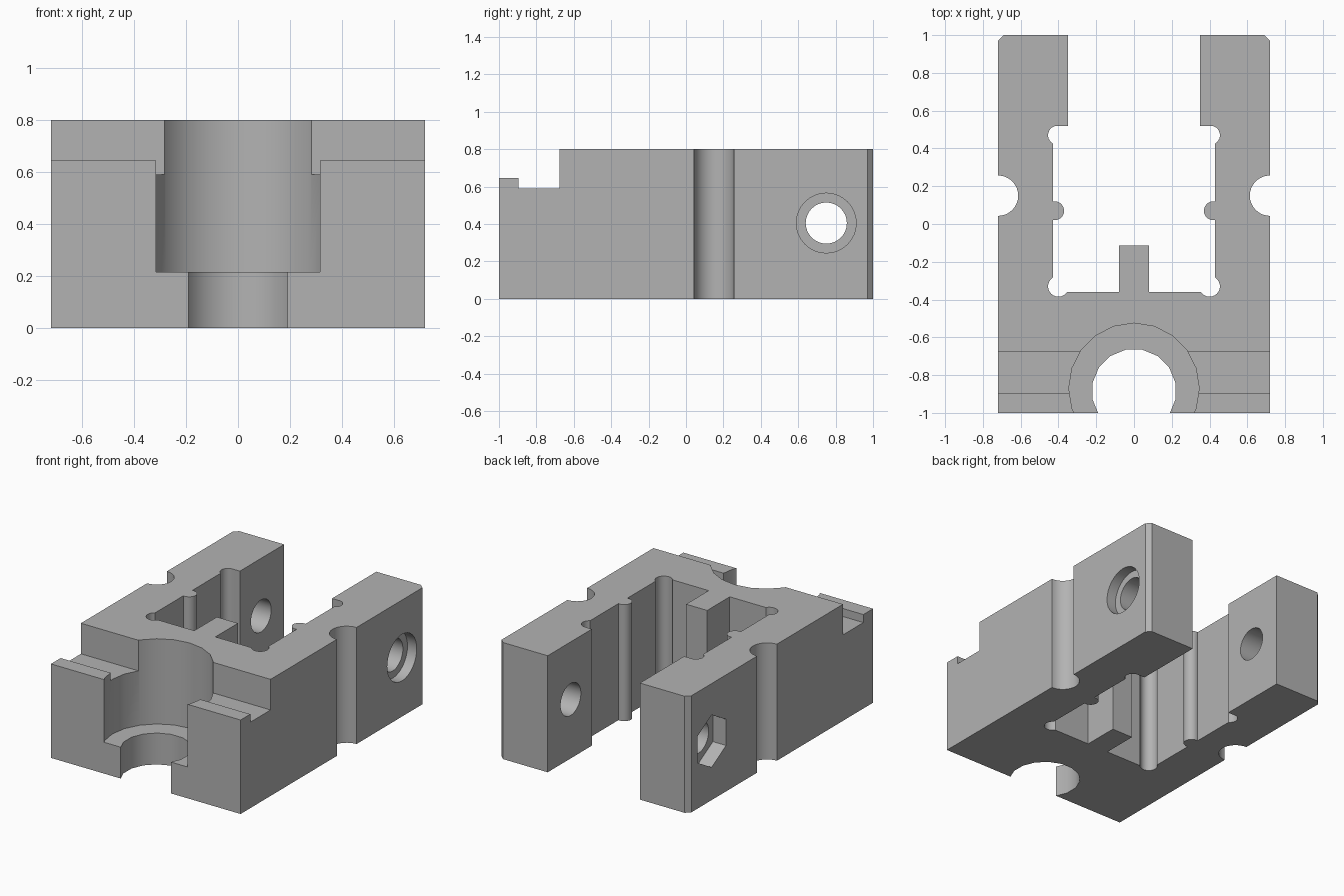
import bpy, bmesh
from math import cos, sin, radians

cube = bpy.data.objects.get("Cube")
if cube:
    bpy.data.objects.remove(cube, do_unlink=True)

grey = bpy.data.materials.new("plain grey")
grey.use_nodes = True
colour = (0.45, 0.45, 0.45, 1)
grey.diffuse_color = colour
grey.node_tree.nodes["Principled BSDF"].inputs["Base Color"].default_value = colour


def arc(cx, cy, r, start, end, steps):
    """Points on an arc, angles in degrees."""
    angles = [radians(start + (end - start) * i / steps) for i in range(steps + 1)]
    return [(cx + r * cos(a), cy + r * sin(a)) for a in angles]


def ring(cx, cy, r, sides, offset=0):
    return arc(cx, cy, r, offset, offset + 360, sides)[:-1]


def box(x0, x1, y0, y1):
    return [(x0, y0), (x1, y0), (x1, y1), (x0, y1)]


def prism(name, outline, low, high, axis="z"):
    """Extrude an outline from low to high; outline is (x, y), or (y, z) along x."""
    bm = bmesh.new()
    place = (lambda p: (p[0], p[1], low)) if axis == "z" else (lambda p: (low, p[0], p[1]))
    face = bm.faces.new([bm.verts.new(place(p)) for p in outline])
    moved = bmesh.ops.extrude_face_region(bm, geom=[face])["geom"]
    step = (0, 0, high - low) if axis == "z" else (high - low, 0, 0)
    bmesh.ops.translate(bm, vec=step,
                        verts=[v for v in moved if isinstance(v, bmesh.types.BMVert)])
    bmesh.ops.recalc_face_normals(bm, faces=bm.faces)
    mesh = bpy.data.meshes.new(name)
    bm.to_mesh(mesh)
    bm.free()
    mesh.materials.append(grey)
    obj = bpy.data.objects.new(name, mesh)
    bpy.context.collection.objects.link(obj)
    return obj


# Forked block: half outline with side notch, chamfer, corner reliefs, rib and tongue
half = [(0.72, -1)]
half += arc(0.72, 0.15, 0.107, 270, 90, 16)
half += [(0.72, 0.97), (0.69, 1), (0.35, 1), (0.35, 0.52)]
half += arc(0.405, 0.47, 0.05, 90, -60, 12)
half += arc(0.42, 0.07, 0.05, 78.5, 281.5, 14)
half += arc(0.40, -0.33, 0.055, 57, -147, 14)
half += [(0.08, -0.36), (0.08, -0.115)]
body = prism("forked_block", half + [(-x, y) for x, y in reversed(half)], 0, 0.8)

# Cutters: stepped front bore, front ledge with groove, cross bolt hole and its pockets
hole_y, hole_z = 0.75, 0.405
cutters = [
    prism("front_ledge_cutter", box(-1, 1, -1.2, -0.675), 0.645, 1),
    prism("groove_cutter", box(-1, 1, -0.895, -0.675), 0.59, 1),
    prism("wide_bore_cutter", ring(0, -0.87, 0.345, 20), 0.215, 1),
    prism("narrow_bore_cutter", ring(0, -0.885, 0.224, 16, 11.25), -0.2, 0.5),
    prism("bolt_hole_cutter", ring(hole_y, hole_z, 0.11, 32), -1, 1, "x"),
    prism("round_pocket_cutter", ring(hole_y, hole_z, 0.16, 32), 0.65, 1, "x"),
    prism("hex_pocket_cutter", ring(hole_y, hole_z, 0.18, 6, 30), -1, -0.62, "x"),
]
bpy.ops.object.select_all(action="DESELECT")
bpy.context.view_layer.objects.active = body
body.select_set(True)
for cutter in cutters:
    cutter.hide_render = True
    cut = body.modifiers.new(cutter.name, "BOOLEAN")
    cut.operation = "DIFFERENCE"
    cut.solver = "EXACT"
    cut.object = cutter
    bpy.ops.object.modifier_apply(modifier=cut.name)
    bpy.data.objects.remove(cutter, do_unlink=True)

bpy.ops.object.shade_smooth_by_angle(angle=radians(30))
